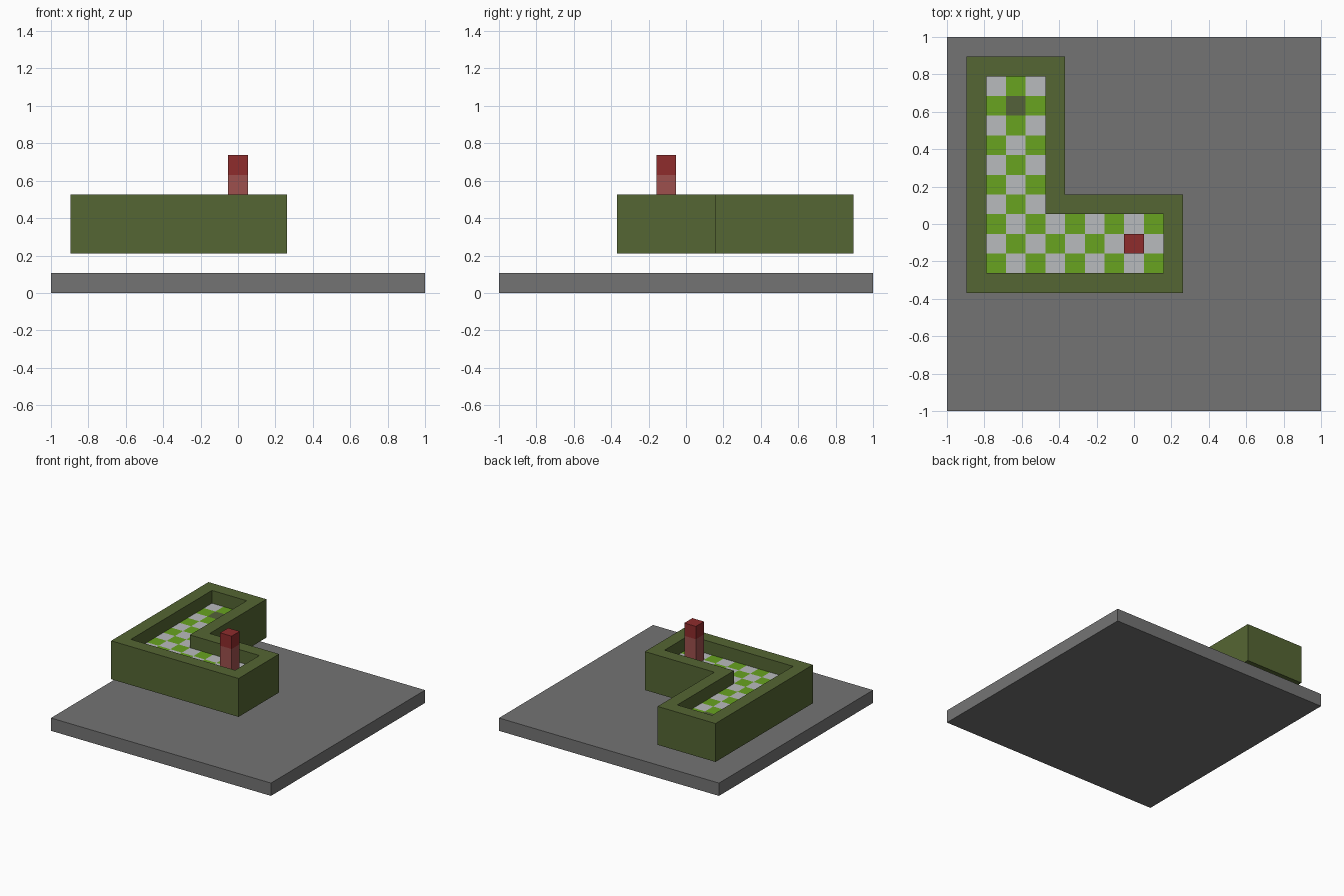
import bpy, bmesh
from mathutils import Vector

U = 2 / 19                      # one grid cell
HALF = 9.5                      # cells from the centre to the slab edge

if "Cube" in bpy.data.objects:
    bpy.data.objects.remove(bpy.data.objects["Cube"], do_unlink=True)


def at(x, y, z):
    """Cell coordinates to model space."""
    return Vector(((x - HALF) * U, (y - HALF) * U, z * U))


def material(name, rgb):
    linear = [((c / 255 + 0.055) / 1.055) ** 2.4 for c in rgb] + [1]
    m = bpy.data.materials.new(name)
    m.use_nodes = True
    m.diffuse_color = linear
    bsdf = m.node_tree.nodes["Principled BSDF"]
    bsdf.inputs["Base Color"].default_value = linear
    bsdf.inputs["Roughness"].default_value = 0.9
    return m


stone = material("stone grey", (116, 116, 116))
hedge = material("dark olive", (85, 102, 51))
grass = material("bright green", (104, 163, 32))
pale = material("pale grey", (185, 187, 189))
goal = material("grey olive", (84, 97, 58))
red = material("dark red", (143, 44, 44))
rose = material("dusty red", (158, 80, 77))


def finish(name, bm, *mats):
    mesh = bpy.data.meshes.new(name)
    bm.to_mesh(mesh)
    bm.free()
    for m in mats:
        mesh.materials.append(m)
    obj = bpy.data.objects.new(name, mesh)
    bpy.context.collection.objects.link(obj)
    return obj


def box(name, low, high, mat):
    a, b = at(*low), at(*high)
    bm = bmesh.new()
    bmesh.ops.create_cube(bm, size=1)
    for v in bm.verts:
        v.co = (a + b) / 2 + v.co * (b - a)
    return finish(name, bm, mat)


def l_outline(margin):
    """Corners of the L-shaped path, grown by a margin of cells."""
    x0, x1, x2 = 2 - margin, 5 + margin, 11 + margin
    y0, y1, y2 = 7 - margin, 10 + margin, 17 + margin
    return [(x0, y0), (x2, y0), (x2, y1), (x1, y1), (x1, y2), (x0, y2)]


# Base slab
box("base_slab", (0, 0, 0), (19, 19, 1), stone)

# Floating L-shaped wall with a closed underside
bm = bmesh.new()
rings = [[bm.verts.new(at(x, y, z)) for x, y in l_outline(margin)]
         for margin, z in ((1, 2), (1, 5), (0, 5), (0, 4))]
for lower, upper in zip(rings, rings[1:]):
    for i in range(6):
        j = (i + 1) % 6
        bm.faces.new((lower[i], lower[j], upper[j], upper[i]))
bm.faces.new(reversed(rings[0]))
finish("path_wall", bm, hedge)

# Checkered floor, with one goal tile near the far end
bm = bmesh.new()
for i in range(9):
    for j in range(10):
        if i > 2 and j > 2:
            continue
        x, y = 2 + i, 7 + j
        corners = [(x, y), (x + 1, y), (x + 1, y + 1), (x, y + 1)]
        face = bm.faces.new([bm.verts.new(at(cx, cy, 4)) for cx, cy in corners])
        face.material_index = 2 if (i, j) == (1, 8) else (i + j) % 2
bmesh.ops.remove_doubles(bm, verts=bm.verts, dist=U / 100)
finish("checkered_floor", bm, grass, pale, goal)

# Standing block with a darker cap
box("block_body", (9, 8, 4), (10, 9, 6), rose)
box("block_cap", (9, 8, 6), (10, 9, 7), red)
